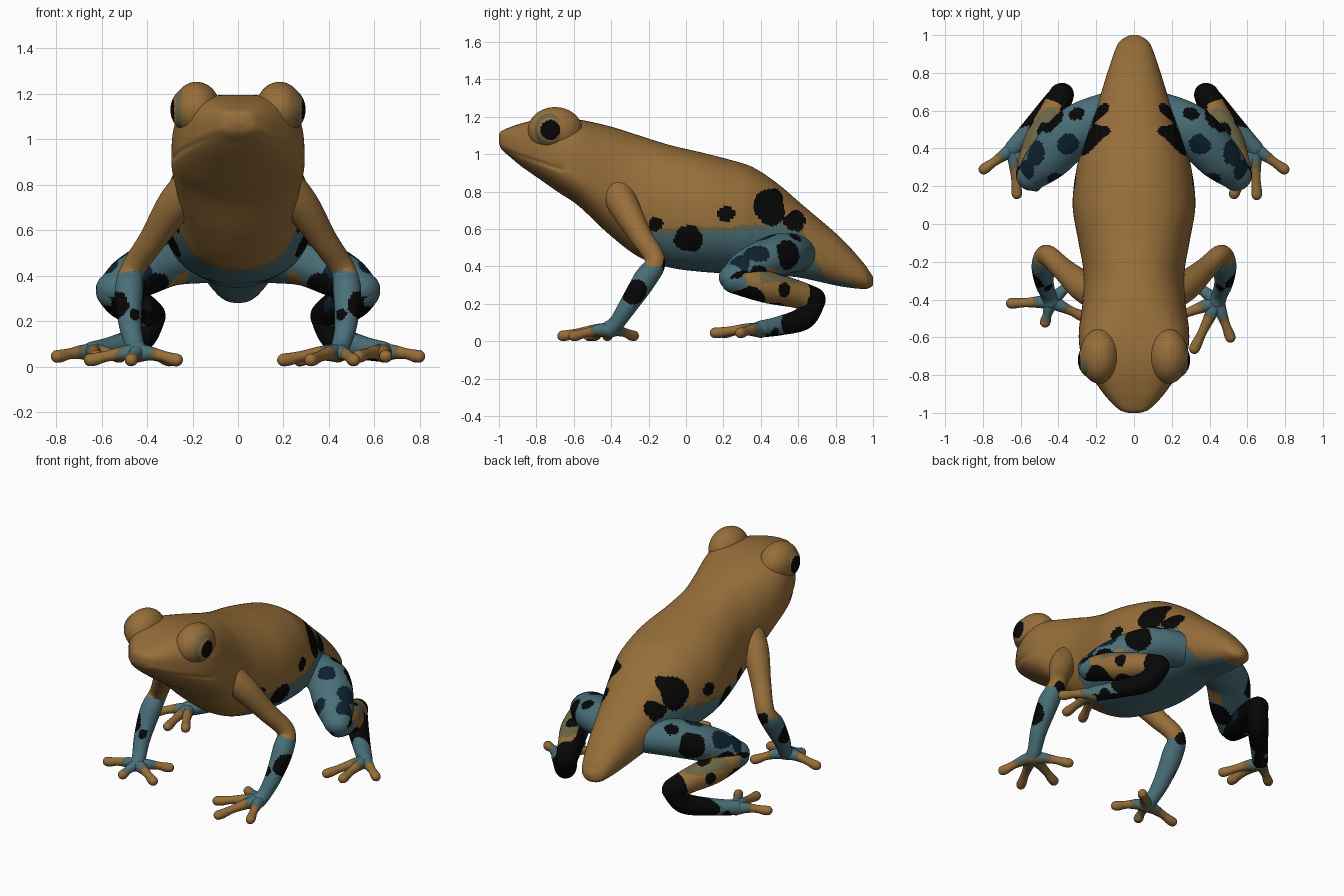
import bpy, bmesh, math
from mathutils import Vector, Matrix, noise

if "Cube" in bpy.data.objects:
    bpy.data.objects.remove(bpy.data.objects["Cube"])

# Flat colours
COLOURS = {
    "tan": (0.31, 0.158, 0.042), "blue": (0.068, 0.16, 0.19), "black": (0.002, 0.002, 0.002),
    "navy": (0.004, 0.016, 0.03), "olive": (0.15, 0.13, 0.06),
}
MATS = {}
for key, rgb in COLOURS.items():
    MATS[key] = bpy.data.materials.new(key + " skin")
    MATS[key].diffuse_color = (*rgb, 1)
INDEX = {k: i for i, k in enumerate(COLOURS)}


def finish(name, bm, rule):
    """Colour faces by rule (on centre with x made positive), smooth and link."""
    bmesh.ops.recalc_face_normals(bm, faces=bm.faces)
    for f in bm.faces:
        c = f.calc_center_median()
        c.x = abs(c.x)
        f.material_index = INDEX[rule(c) if callable(rule) else rule]
        f.smooth = True
    me = bpy.data.meshes.new(name)
    bm.to_mesh(me)
    bm.free()
    for m in MATS.values():
        me.materials.append(m)
    bpy.context.collection.objects.link(bpy.data.objects.new(name, me))


def spline(pts, steps):
    """Catmull-Rom through tuples of any length."""
    out = []
    for i in range(len(pts) - 1):
        a, b, c, d = pts[max(i - 1, 0)], pts[i], pts[i + 1], pts[min(i + 2, len(pts) - 1)]
        for s in range(steps):
            t = s / steps
            out.append([q + 0.5 * t * (r - p + t * (2 * p - 5 * q + 4 * r - w + t * (3 * (q - r) + w - p)))
                        for p, q, r, w in zip(a, b, c, d)])
    return out + [list(pts[-1])]


def skin(name, rings, rule):
    bm = bmesh.new()
    vs = [[bm.verts.new(p) for p in ring] for ring in rings]
    n = len(vs[0])
    for a, b in zip(vs, vs[1:]):
        for i in range(n):
            bm.faces.new((a[i], a[(i + 1) % n], b[(i + 1) % n], b[i]))
    bm.faces.new(vs[0])
    bm.faces.new(vs[-1])
    finish(name, bm, rule)


def limb(name, pts, rule, steps=14, sides=32, flat=1.0):
    """Round-ended tube through (x, y, z, radius) points, flattened in z."""
    path = [(Vector(p[:3]), p[3]) for p in spline(pts, steps)]
    t0 = (path[0][0] - path[1][0]).normalized()
    t1 = (path[-1][0] - path[-2][0]).normalized()

    def cap(end, t):
        p, r = end
        return [(p + t * r * math.sin(a), r * math.cos(a)) for a in (0.3, 0.6, 0.9, 1.2, 1.45)]
    path = cap(path[0], t0)[::-1] + path + cap(path[-1], t1)
    u, rings = Vector((0.31, 0.2, 0.93)), []
    squash = Matrix.Diagonal((1, 1, flat))
    for i, (p, r) in enumerate(path):
        t = (path[min(i + 1, len(path) - 1)][0] - path[max(i - 1, 0)][0]).normalized()
        u = (u - t * u.dot(t)).normalized()
        v = t.cross(u)
        rings.append([p + squash @ (r * (u * math.cos(a) + v * math.sin(a)))
                      for a in (2 * math.pi * k / sides for k in range(sides))])
    skin(name, rings, rule)


def ball(name, centre, radii, rule):
    bm = bmesh.new()
    bmesh.ops.create_uvsphere(bm, u_segments=80, v_segments=60, radius=1,
                              matrix=Matrix.Translation(centre) @ Matrix.Diagonal((*radii, 1)))
    finish(name, bm, rule)


def wobble(c):
    return 0.025 * noise.noise(c * 10)


def blotched(spots, base):
    """Irregular spots (x, y, z, radius, colour) over a base colour or rule."""
    def rule(c):
        for x, y, z, r, col in spots:
            if (c - Vector((x, y, z))).length < r + wobble(c):
                return col
        return base(c) if callable(base) else base
    return rule


# Body and head: stations of y, top, bottom, half width
STATIONS = [
    (-1.0, 1.105, 1.06, .03), (-.985, 1.125, 1.025, .075), (-.94, 1.145, .985, .125),
    (-.88, 1.165, .935, .175), (-.78, 1.188, .865, .243), (-.68, 1.195, .795, .283),
    (-.57, 1.185, .72, .292), (-.41, 1.15, .57, .272), (-.25, 1.10, .45, .268),
    (-.09, 1.05, .395, .295), (.1, 1.005, .37, .325), (.29, .955, .36, .305),
    (.38, .918, .355, .277), (.5, .835, .348, .237), (.61, .74, .34, .20), (.82, .56, .295, .135),
    (.94, .43, .28, .092), (.98, .375, .285, .06), (1.0, .345, .30, .02)]
SIDE_SPOTS = [(.44, .72, .095), (.58, .64, .055), (.21, .68, .045), (.01, .55, .075), (-.155, .63, .032)]


def body_colour(c):
    n = wobble(c)
    if c.x > 0.08 and any(math.hypot(c.y - y, c.z - z) < r + n for y, z, r in SIDE_SPOTS):
        return "black"
    if .6 < c.y < .9 and c.z < .365 - .21 * (c.y - .61):
        return "blue"
    d = min(.61 + .05 * c.y - c.z, c.y + .2, .9 - .47 * c.z - c.y) + n
    return "blue" if d > .025 else "olive" if d > 0 else "tan"


rings = []
for y, top, bot, w in spline(STATIONS, 18):
    head = min(1, max(0, (-.3 - y) / .3))
    mid = bot + (.45 - .09 * head) * (top - bot)
    ring = []
    for k in range(144):
        a = 2 * math.pi * k / 144
        ca, sa = math.cos(a), math.sin(a)
        p = .9 - .28 * head if sa > 0 else .9
        x = w * math.copysign(abs(ca) ** p, ca)
        z = mid + math.copysign(abs(sa) ** p, sa) * (top - mid if sa > 0 else mid - bot)
        # mouth crease
        lip = .92 - .33 * min(y + .67, 0)
        g = math.exp(-((z - lip) / .012) ** 2) * min(1, max(0, (-.61 - y) / .06))
        ring.append((x * (1 - .03 * g), y, z))
    rings.append(ring)
skin("body", rings, body_colour)

# Markings of the legs
FOREARM = blotched([(.53, -.28, .26, .065, "black"), (.44, -.36, .24, .035, "black"),
                    (.47, -.11, .39, .035, "black")],
                   lambda c: "tan" if c.z + wobble(c) > .41 else "blue")
THIGH = blotched([(.42, .54, .46, .08, "black"), (.38, .33, .35, .09, "black"),
                  (.63, .29, .32, .06, "black"), (.52, .38, .48, .065, "navy"),
                  (.36, .42, .56, .05, "navy"), (.57, .28, .42, .05, "navy"),
                  (.42, .25, .43, .05, "navy"), (.30, .58, .55, .05, "black"),
                  (.48, .43, .36, .05, "tan"), (.54, .39, .36, .05, "black"),
                  (.26, .42, .37, .06, "tan"), (.56, .22, .27, .05, "black")], "blue")


def shank_base(c):
    inward = -((c.x - .50) * .93 + (c.y - .43) * .365)   # side facing the body
    n = wobble(c)
    if inward + n > .035:
        return "black"
    if c.z + n > .315 and c.y > .4:
        return "olive"
    return "tan" if c.y + n > .33 else "blue"


SHANK = blotched([(.38, .71, .23, .115, "black"), (.54, .33, .23, .095, "black"),
                  (.47, .49, .37, .045, "black"), (.54, .52, .27, .04, "black"),
                  (.45, .47, .19, .07, "black"), (.40, .46, .27, .05, "navy")], shank_base)
TARSUS = blotched([(.60, .46, .04, .045, "black")],
                  lambda c: "black" if c.y + wobble(c) > .51 or c.z < .04 else "blue")

# Digit tips, slightly different left and right
FINGERS = {1: [(.51, -.60), (.32, -.66), (.20, -.50), (.27, -.28)],
           -1: [(.65, -.42), (.47, -.52), (.27, -.49), (.30, -.28)]}
TOES = {1: [(.795, .29), (.65, .155), (.53, .16)],
        -1: [(.795, .29), (.62, .16), (.52, .2)]}


def digits(name, s, base, tips, tip_z):
    b = Vector(base)

    def rule(c):
        d = (c - b).length + wobble(c)
        if c.z < .045:                                   # soles
            return "olive" if d < .1 else "tan"
        return "blue" if d < .085 else "olive" if d < .105 else "tan"
    for i, (x, y) in enumerate(tips):
        tip = Vector((x, y, tip_z))
        pts = []
        for f, lift, r in ((0, 0, .042), (.3, .008, .032), (.65, .006, .024), (.9, 0, .028), (1, 0, .028)):
            p = b.lerp(tip, f)
            pts.append((s * p.x, p.y, p.z + lift, r))
        limb(f"{name}_{i + 1}", pts, rule, 8, 18)


for s, side in ((1, "right"), (-1, "left")):
    def mir(pts):
        return [(s * x, y, z, r) for x, y, z, r in pts]

    # Eye: tan brow bump, iris and pupil
    ball(f"{side}_eye_bump", (s * .182, -.70, 1.13), (.105, .145, .122), "tan")
    ball(f"{side}_eye", (s * .212, -.72, 1.13), (.085, .1, .1),
         lambda c: "black" if math.hypot(c.y + .725, c.z - 1.13) < .053 else
         "tan" if math.hypot(c.y + .725, c.z - 1.13) < .066 else "olive")

    # Front leg
    limb(f"{side}_front_leg", mir([
        (.06, -.42, .92, .07), (.165, -.385, .83, .085), (.27, -.33, .72, .08), (.375, -.24, .56, .06),
        (.46, -.165, .43, .054), (.48, -.22, .33, .062), (.475, -.31, .19, .05), (.455, -.37, .10, .042),
        (.44, -.41, .065, .045)]), FOREARM, 18, 40)
    digits(f"{side}_finger", s, (.44, -.41, .06), FINGERS[s], .029)

    # Hind leg
    limb(f"{side}_thigh", mir([
        (.13, .58, .47, .12), (.30, .50, .465, .13), (.45, .35, .40, .118), (.54, .26, .345, .085)]),
        THIGH, 30, 60, .85)
    limb(f"{side}_shank", mir([
        (.55, .26, .33, .075), (.50, .43, .29, .085), (.43, .58, .255, .075), (.385, .68, .225, .066)]),
        SHANK, 30, 56)
    limb(f"{side}_hind_foot", mir([
        (.38, .685, .22, .062), (.43, .63, .125, .062), (.54, .51, .085, .052),
        (.64, .40, .065, .045)]), TARSUS, 24, 40)
    digits(f"{side}_toe", s, (.64, .40, .06), TOES[s], .045)

for m in bpy.data.materials:
    if m.users and not m.is_grease_pencil:
        m.use_nodes = True
        m.node_tree.nodes["Principled BSDF"].inputs["Base Color"].default_value = m.diffuse_color
